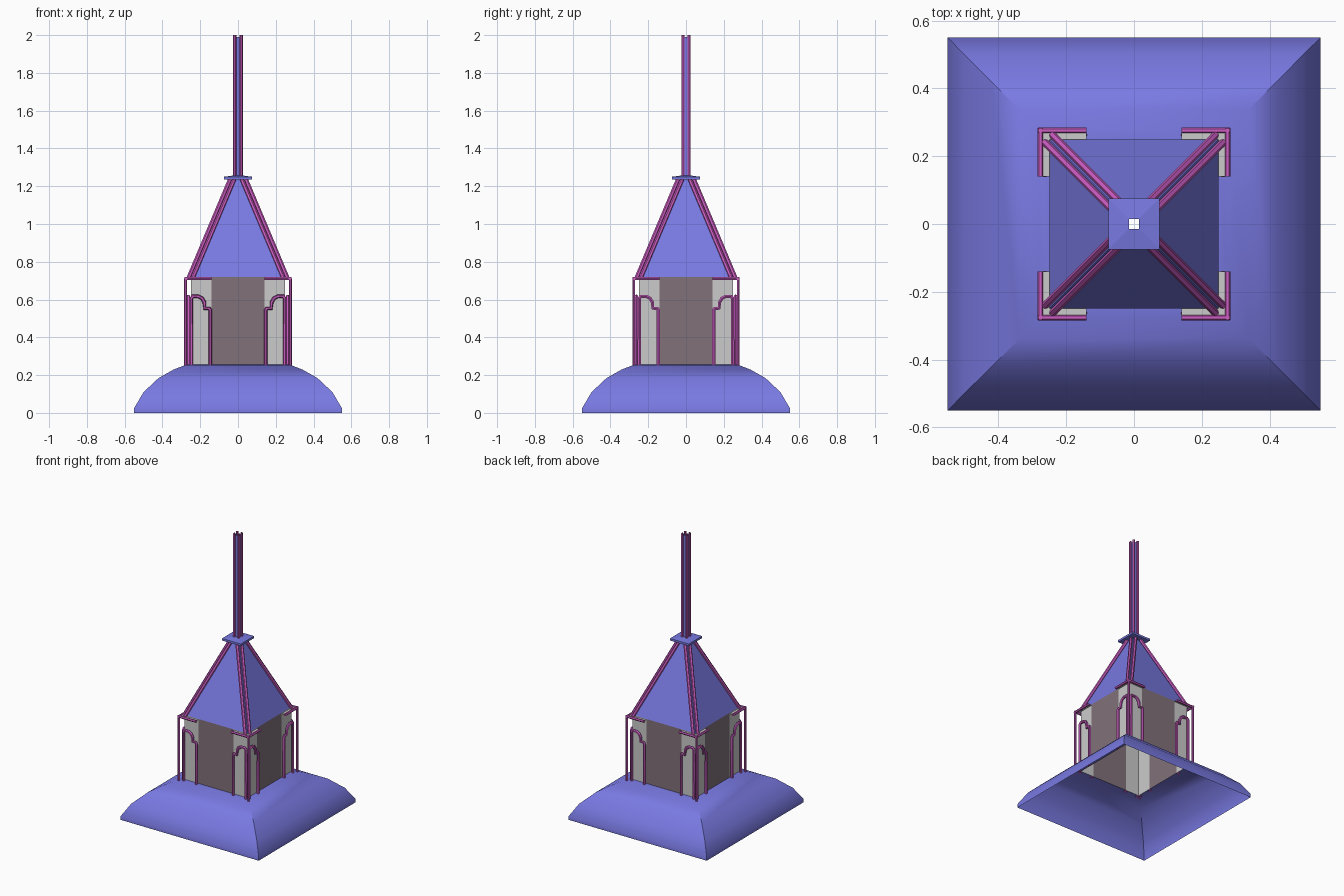
import bpy, bmesh, math

if "Cube" in bpy.data.objects:
    bpy.data.objects.remove(bpy.data.objects["Cube"])


def material(name, rgb):
    m = bpy.data.materials.new(name)
    m.diffuse_color = (*rgb, 1)
    m.use_nodes = True
    m.node_tree.nodes["Principled BSDF"].inputs["Base Color"].default_value = m.diffuse_color
    return m


BLUE = material("slate blue", (0.19, 0.19, 0.76))
PINK = material("orchid trim", (0.60, 0.11, 0.54))
LIGHT = material("light stone", (0.60, 0.60, 0.60))
MAUVE = material("mauve panel", (0.22, 0.165, 0.195))


def finish(ob, angle):
    bpy.ops.object.select_all(action='DESELECT')
    ob.select_set(True)
    bpy.context.view_layer.objects.active = ob
    bpy.ops.object.shade_smooth_by_angle(angle=math.radians(angle))


def mesh_object(name, bm, mats, angle=None):
    me = bpy.data.meshes.new(name)
    bm.to_mesh(me)
    bm.free()
    for m in mats:
        me.materials.append(m)
    ob = bpy.data.objects.new(name, me)
    bpy.context.collection.objects.link(ob)
    if angle:
        finish(ob, angle)
    return ob


def square_shell(name, profile, mat, angle=None):
    """Open square shell swept through (half width, height) pairs."""
    bm = bmesh.new()
    rings = [[bm.verts.new((sx * r, sy * r, z))
              for sx, sy in ((-1, -1), (1, -1), (1, 1), (-1, 1))]
             for r, z in profile]
    for a, b in zip(rings, rings[1:]):
        for i in range(4):
            j = (i + 1) % 4
            bm.faces.new((a[i], a[j], b[j], b[i]))
    return mesh_object(name, bm, [mat], angle)


SIGNS = [(sx, sy) for sx in (-1, 1) for sy in (-1, 1)]


def tubes(name, path, radius, both_sides=True, caps=True):
    """Tube along a path, repeated at all four corners (and across diagonals)."""
    cu = bpy.data.curves.new(name, 'CURVE')
    cu.dimensions = '3D'
    cu.bevel_depth = radius
    cu.bevel_resolution = 1
    cu.use_fill_caps = caps
    cu.materials.append(PINK)
    for sx, sy in SIGNS:
        for swap in ((False, True) if both_sides else (False,)):
            sp = cu.splines.new('POLY')
            sp.points.add(len(path) - 1)
            for p, (x, y, z) in zip(sp.points, path):
                if swap:
                    x, y = y, x
                p.co = (sx * x, sy * y, z, 1)
    ob = bpy.data.objects.new(name, cu)
    bpy.context.collection.objects.link(ob)
    bpy.ops.object.select_all(action='DESELECT')
    ob.select_set(True)
    bpy.context.view_layer.objects.active = ob
    bpy.ops.object.convert(target='MESH')
    finish(bpy.context.object, 50)


# Flared lower roof, open above and below
square_shell("lower_roof", [(0.55, 0), (0.55, 0.025), (0.50, 0.11), (0.42, 0.185),
                            (0.34, 0.23), (0.28, 0.253), (0.25, 0.257)], BLUE, 35)

# Tower walls: light corner strips with a mauve panel in the middle of each side
bm = bmesh.new()
stops = (-0.25, -0.14, 0.14, 0.25)
for k in range(4):
    c, s = round(math.cos(k * math.pi / 2)), round(math.sin(k * math.pi / 2))
    for i in range(3):
        quad = [(stops[i], 0.255), (stops[i + 1], 0.255),
                (stops[i + 1], 0.72), (stops[i], 0.72)]
        f = bm.faces.new([bm.verts.new((x * c + 0.25 * s, x * s - 0.25 * c, z))
                          for x, z in quad])
        f.material_index = 1 if i == 1 else 0
bmesh.ops.remove_doubles(bm, verts=bm.verts, dist=1e-4)
mesh_object("tower_walls", bm, [LIGHT, MAUVE])

# Light cornice ledges wrapping each corner
bm = bmesh.new()
for sx, sy in SIGNS:
    for swap in (False, True):
        pts = [(0.14, 0.25), (0.25, 0.25), (0.275, 0.275), (0.14, 0.275)]
        f = bm.faces.new([bm.verts.new((sx * (b if swap else a), sy * (a if swap else b), 0.714))
                          for a, b in pts])
bmesh.ops.remove_doubles(bm, verts=bm.verts, dist=1e-4)
bmesh.ops.recalc_face_normals(bm, faces=bm.faces)
for f in bm.faces:
    if f.normal.z < 0:
        f.normal_flip()
mesh_object("cornice_ledges", bm, [LIGHT])

# Cornice rails, corner posts and shaped bracket frames
tubes("cornice_rails", [(0.14, 0.276, 0.712), (0.284, 0.276, 0.712)], 0.009)
tubes("corner_posts", [(0.277, 0.277, 0.25), (0.277, 0.277, 0.712)], 0.008, False)
y = 0.263
tubes("bracket_frames", [(0.147, y, 0.25), (0.147, y, 0.545), (0.152, y, 0.553),
                         (0.175, y, 0.553), (0.178, y, 0.585), (0.19, y, 0.607),
                         (0.21, y, 0.617), (0.238, y, 0.617), (0.247, y, 0.607),
                         (0.247, y, 0.25)], 0.010)

# Spire pyramid with a pair of ribs on each edge
square_shell("spire", [(0.25, 0.72), (0.03, 1.235)], BLUE)
tubes("spire_ribs", [(0.262, 0.240, 0.715), (0.043, 0.021, 1.235)], 0.011)

# Cap plate with a low pyramid top
square_shell("spire_cap", [(0.03, 1.235), (0.075, 1.235), (0.075, 1.25), (0.0145, 1.258)], BLUE)

# Hollow mast with four pink edge rods
square_shell("mast_core", [(0.0145, 1.25), (0.0145, 1.99)], BLUE)
tubes("mast_rods", [(0.0165, 0.0165, 1.24), (0.0165, 0.0165, 2.0)], 0.009, False, False)
